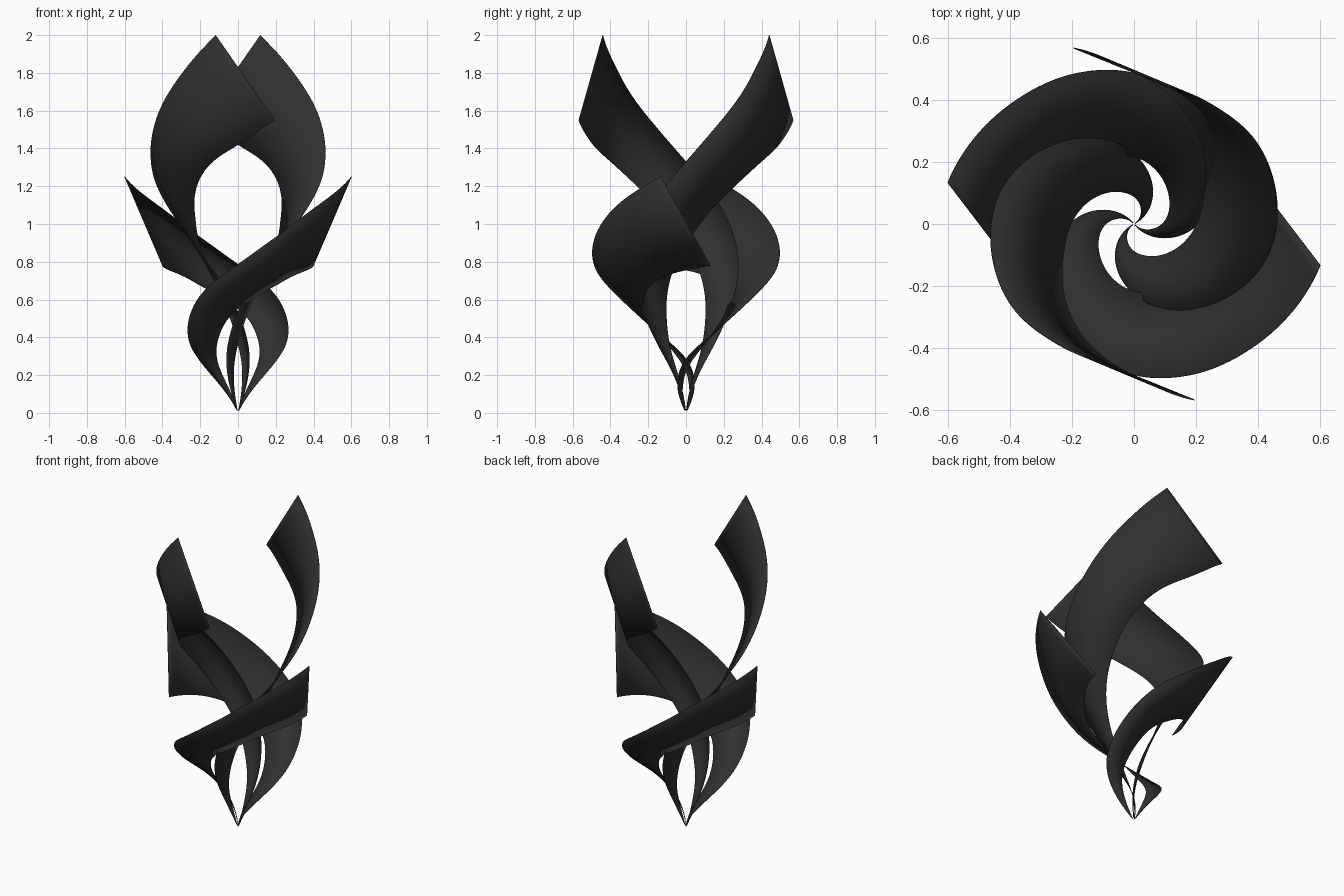
import bpy
from math import radians, sin, cos, pi
from mathutils import Vector

if "Cube" in bpy.data.objects:
    bpy.data.objects.remove(bpy.data.objects["Cube"])

# Each rung: upper edge (z, angle, radius), lower edge (z, angle, radius)
TALL = [(0, -152, 0, 0, -152, 0),
        (.2, -130, .085, .15, -128, .035),
        (.4, -105, .175, .33, -96, .08),
        (.65, -77, .27, .55, -60, .12),
        (.9, -48, .355, .75, -25, .165),
        (1.15, -20, .43, .95, 10, .22),
        (1.33, 0, .46, 1.08, 31, .27),
        (1.62, 31, .475, 1.3, 66, .40),
        (1.84, 55, .46, 1.43, 92, .50),
        (2.0, 75, .456, 1.55, 109, .60)]
SHORT = [(0, 130, 0, 0, 130, 0),
         (.12, 150, .085, .1, 153, .04),
         (.28, 179, .205, .23, 183, .095),
         (.44, 212, .315, .37, 223, .15),
         (.65, 246, .43, .52, 260, .205),
         (.78, 269, .485, .6, 288, .235),
         (.92, 291, .52, .67, 315, .27),
         (1.08, 316, .555, .73, 343, .315),
         (1.25, 347.5, .615, .78, 378, .42)]

ink = bpy.data.materials.new("black")
ink.diffuse_color = (.03, .03, .03, 1)
ink.use_nodes = True
ink.node_tree.nodes["Principled BSDF"].inputs["Base Color"].default_value = ink.diffuse_color


def smooth_rungs(rows, steps=10):
    """Catmull-Rom through the rungs."""
    v = [Vector(r) for r in rows]
    v = [2 * v[0] - v[1]] + v + [2 * v[-1] - v[-2]]
    out = []
    for i in range(1, len(v) - 2):
        a, b, c, d = v[i - 1:i + 3]
        for k in range(steps):
            t = k / steps
            out.append(.5 * (2 * b + (c - a) * t + (2 * a - 5 * b + 4 * c - d) * t * t
                             + (3 * b - a - 3 * c + d) * t ** 3))
    return out + [v[-2]]


def ribbon(name, rows, turn, across=2):
    verts, faces = [], []
    rungs = smooth_rungs(rows)[1:]
    for r in rungs:
        def edge(k):
            a = radians(r[k + 1]) + turn
            return Vector((r[k + 2] * cos(a), r[k + 2] * sin(a), r[k]))
        up, low = edge(0), edge(3)
        verts += [up.lerp(low, j / across) for j in range(across + 1)]
    n = across + 1
    for i in range(len(rungs) - 1):
        for j in range(across):
            p = i * n + j
            faces.append((p, p + 1, p + n + 1, p + n))
    me = bpy.data.meshes.new(name)
    me.from_pydata(verts, [], faces)
    me.shade_smooth()
    me.materials.append(ink)
    ob = bpy.data.objects.new(name, me)
    bpy.context.collection.objects.link(ob)
    # Thin sheet with softly shaded rims
    solid = ob.modifiers.new("thickness", 'SOLIDIFY')
    solid.thickness = .003
    solid.offset = 0


# Two opposite pairs of spiralling ribbons rising from one point
for i in range(2):
    ribbon(f"tall_ribbon_{i + 1}", TALL, i * pi)
    ribbon(f"short_ribbon_{i + 1}", SHORT, i * pi)
